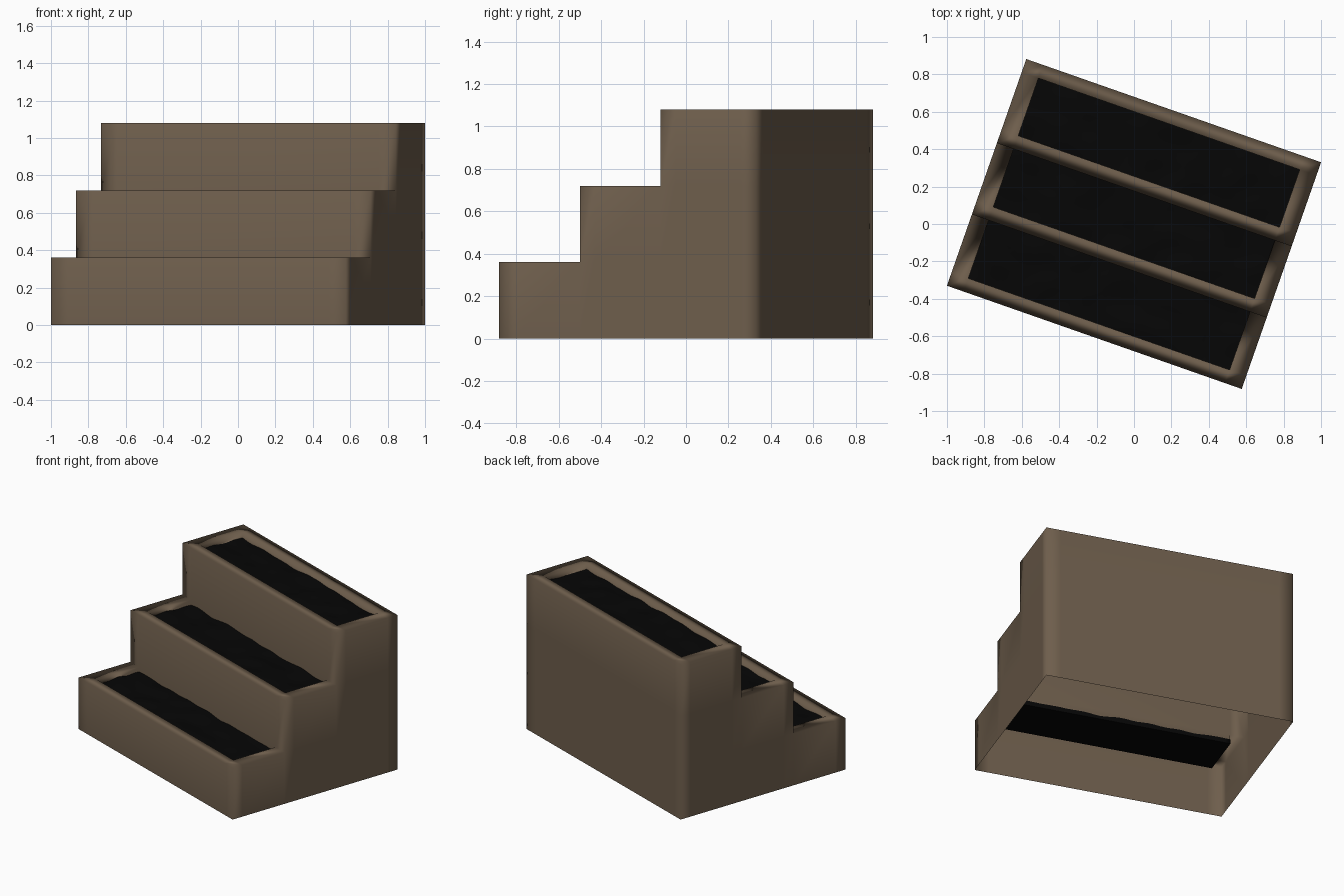
import bpy, bmesh, math
from mathutils import Vector, noise

if "Cube" in bpy.data.objects:
    bpy.data.objects.remove(bpy.data.objects["Cube"])

W, D, H = 1.67, 1.284, 0.36      # width, depth, tier height
RU, RV, LIP = 0.095, 0.075, 0.064  # rim widths and lip depth
STEP = 0.404
ANGLE = math.radians(-19.3)
U = [0, RU, W - RU, W]
FRONTS = [0, STEP, 2 * STEP]


def material(name, col):
    m = bpy.data.materials.new(name)
    m.diffuse_color = (*col, 1)
    m.use_nodes = True
    m.node_tree.nodes["Principled BSDF"].inputs["Base Color"].default_value = m.diffuse_color
    return m


def finish(bm, name, mat):
    me = bpy.data.meshes.new(name)
    bm.to_mesh(me)
    bm.free()
    me.materials.append(mat)
    ob = bpy.data.objects.new(name, me)
    ob.rotation_euler.z = ANGLE
    bpy.context.collection.objects.link(ob)
    return ob


brown = material("brown_wood", (0.155, 0.111, 0.072))
black = material("dark_soil", (0.0018, 0.0018, 0.0018))

bm = bmesh.new()


def quad(*pts):
    f = bm.faces.new([bm.verts.new((u - W / 2, v - D / 2, z)) for u, v, z in pts])
    f.smooth = True


# Stepped planter shell, open underneath
for i, v0 in enumerate(FRONTS):
    last = i == 2
    z0, z1 = i * H, (i + 1) * H
    v_end = D if last else FRONTS[i + 1]
    v_in = D - RV if last else v_end
    cuts = [v0, v0 + RV, v_in] + ([D] if last else [])
    # riser and back wall
    for a, b in zip(U, U[1:]):
        quad((a, v0, z0), (b, v0, z0), (b, v0, z1), (a, v0, z1))
        quad((b, D, z0), (a, D, z0), (a, D, z1), (b, D, z1))
    # stepped side walls
    for k in range(i + 1):
        for a, b in zip(cuts, cuts[1:]):
            lo, hi = k * H, (k + 1) * H
            quad((0, b, lo), (0, a, lo), (0, a, hi), (0, b, hi))
            quad((W, a, lo), (W, b, lo), (W, b, hi), (W, a, hi))
    # flat rim around the bed opening
    for p, (a, b) in enumerate(zip(U, U[1:])):
        for q, (c, d) in enumerate(zip(cuts, cuts[1:])):
            if (p, q) != (1, 1):
                quad((a, c, z1), (b, c, z1), (b, d, z1), (a, d, z1))
    # inner lip hanging from the rim
    ring = [(U[1], cuts[1]), (U[2], cuts[1]), (U[2], v_in), (U[1], v_in)]
    for j in range(4):
        (a, c), (b, d) = ring[j], ring[(j + 1) % 4]
        quad((a, c, z1), (b, d, z1), (b, d, z1 - LIP), (a, c, z1 - LIP))
bmesh.ops.remove_doubles(bm, verts=bm.verts, dist=1e-5)
bmesh.ops.recalc_face_normals(bm, faces=bm.faces)
shell = finish(bm, "planter_shell", brown)
wn = shell.modifiers.new("weighted_normals", 'WEIGHTED_NORMAL')
wn.mode = 'FACE_AREA'

# Solid soil beds: bumpy top, straight sides, flat bottom
E = 0.002  # slight overlap into the lip
for i, v0 in enumerate(FRONTS):
    ua, ub = U[1] - E, U[2] + E
    va = v0 + RV - E
    vb = (D - RV if i == 2 else FRONTS[i + 1]) + E
    bm = bmesh.new()
    nu, nv = 40, 10
    grid = [[bm.verts.new((
        ua + (ub - ua) * a / nu - W / 2,
        va + (vb - va) * b / nv - D / 2,
        (i + 1) * H - 0.034 + 0.016 * noise.noise(Vector((a * 0.23, b * 0.3, i * 5.3)))))
        for b in range(nv + 1)] for a in range(nu + 1)]
    for a in range(nu):
        for b in range(nv):
            f = bm.faces.new((grid[a][b], grid[a + 1][b], grid[a + 1][b + 1], grid[a][b + 1]))
            f.smooth = True
    # extrude the outline down to a flat base
    rim = [e for e in bm.edges if e.is_boundary]
    for e in rim:
        e.smooth = False
    ext = bmesh.ops.extrude_edge_only(bm, edges=rim)["geom"]
    for v in ext:
        if isinstance(v, bmesh.types.BMVert):
            v.co.z = (i + 1) * H - LIP - 0.001
    base = [e for e in bm.edges if e.is_boundary]
    bmesh.ops.holes_fill(bm, edges=base, sides=0)
    for e in base:
        e.smooth = False
    bmesh.ops.recalc_face_normals(bm, faces=bm.faces)
    finish(bm, "soil_bed_%d" % (i + 1), black)
